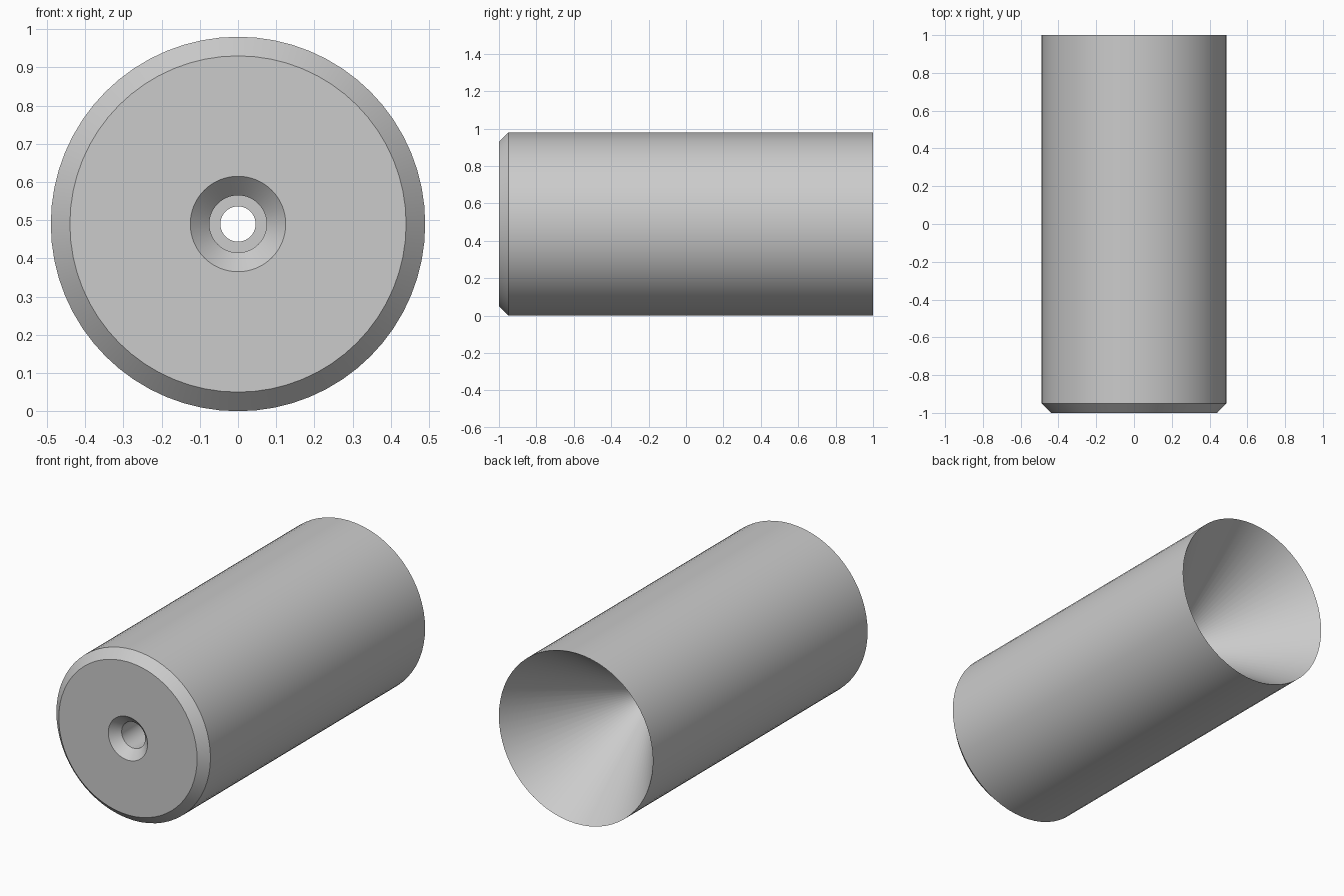
import bpy
import bmesh
import math

SEGMENTS = 64
RADIUS = 0.49
CHAMFER = 0.05
BORE = 0.075
THROAT = 0.046

cube = bpy.data.objects.get("Cube")
if cube:
    bpy.data.objects.remove(cube, do_unlink=True)

# Single plain grey
grey = bpy.data.materials.new("plain_grey")
grey.use_nodes = True
colour = (0.6, 0.6, 0.6, 1)
grey.diffuse_color = colour
grey.node_tree.nodes["Principled BSDF"].inputs["Base Color"].default_value = colour


def lathe(name, profile, material):
    """Turn a closed (radius, y) profile around the y axis."""
    bm = bmesh.new()
    verts = [bm.verts.new((0, y, r)) for r, y in profile]
    edges = [bm.edges.new((v, verts[i - 1])) for i, v in enumerate(verts)]
    bmesh.ops.spin(bm, geom=verts + edges, cent=(0, 0, 0), axis=(0, 1, 0),
                   angle=math.tau, steps=SEGMENTS, use_duplicate=False)
    bmesh.ops.remove_doubles(bm, verts=bm.verts, dist=0.0005)
    bmesh.ops.recalc_face_normals(bm, faces=bm.faces)
    mesh = bpy.data.meshes.new(name)
    bm.to_mesh(mesh)
    bm.free()
    mesh.materials.append(material)
    obj = bpy.data.objects.new(name, mesh)
    bpy.context.collection.objects.link(obj)
    bpy.ops.object.select_all(action="DESELECT")
    obj.select_set(True)
    bpy.context.view_layer.objects.active = obj
    bpy.ops.object.shade_smooth_by_angle(angle=math.radians(30))
    return obj


# Cylinder with a chamfered front, countersunk stepped bore and conical rear mouth
profile = [
    (RADIUS, 1),
    (RADIUS, -1 + CHAMFER),
    (RADIUS - CHAMFER, -1),
    (BORE + CHAMFER, -1),
    (BORE, -1 + CHAMFER),
    (BORE, 0.2),
    (THROAT, 0.2),
    (THROAT, 0.33),
]
body = lathe("bored_cylinder", profile, grey)
body.location.z = RADIUS
